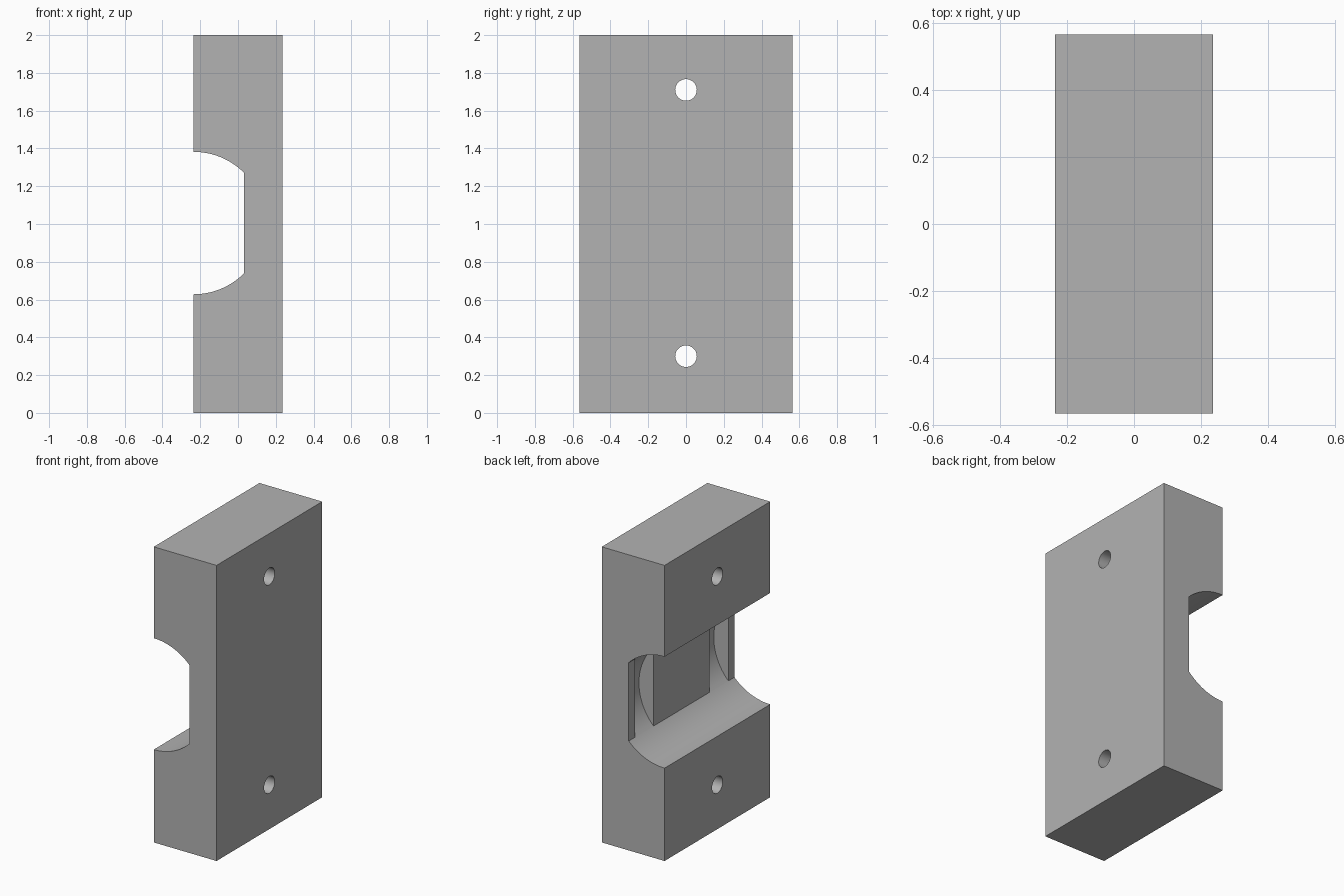
import bpy
from math import pi

if "Cube" in bpy.data.objects:
    bpy.data.objects.remove(bpy.data.objects["Cube"], do_unlink=True)

HALF_X, HALF_Y, HEIGHT = 0.235, 0.565, 2.0
MID_Z, CHANNEL_R, FLOOR_X = 1.005, 0.377, 0.033
RIB_Y, PAD_Y = 0.5, 0.3
HOLE_R, HOLE_OFFSET = 0.057, 0.705


def box(name, x, y, z):
    """Box from (min, max) pairs along each axis."""
    spans = (x, y, z)
    bpy.ops.mesh.primitive_cube_add(size=1, location=[(a + b) / 2 for a, b in spans])
    ob = bpy.context.object
    ob.name = name
    ob.scale = [b - a for a, b in spans]
    bpy.ops.object.transform_apply(location=True, rotation=True, scale=True)
    return ob


def rod(name, radius, length, location, rotation, sides):
    bpy.ops.mesh.primitive_cylinder_add(vertices=sides, radius=radius, depth=length,
                                        location=location, rotation=rotation)
    ob = bpy.context.object
    ob.name = name
    bpy.ops.object.transform_apply(location=True, rotation=True, scale=True)
    return ob


def cut(target, cutter):
    """Subtract the cutter from the target, then discard it."""
    cutter.hide_render = True
    mod = target.modifiers.new("cut", "BOOLEAN")
    mod.operation, mod.solver, mod.object = "DIFFERENCE", "EXACT", cutter
    bpy.context.view_layer.objects.active = target
    bpy.ops.object.modifier_apply(modifier=mod.name)
    bpy.data.objects.remove(cutter, do_unlink=True)


grey = bpy.data.materials.new("plain grey")
grey.use_nodes = True
grey.diffuse_color = (0.45, 0.45, 0.45, 1)
grey.node_tree.nodes["Principled BSDF"].inputs["Base Color"].default_value = grey.diffuse_color

# Main block
block = box("mounting_block", (-HALF_X, HALF_X), (-HALF_Y, HALF_Y), (0, HEIGHT))

# Round channel, kept shallow at the end ribs and the central pad
channel = rod("channel_cutter", CHANNEL_R, 2 * HALF_Y + 0.2,
              (-HALF_X, 0, MID_Z), (pi / 2, 0, 0), 96)
for span in ((-1, -RIB_Y), (-PAD_Y, PAD_Y), (RIB_Y, 1)):
    cut(channel, box("shallow_floor", (FLOOR_X, 1), span, (0, HEIGHT)))
cut(block, channel)

# Screw holes through the thickness
for side in (-1, 1):
    cut(block, rod("hole_cutter", HOLE_R, 1, (0, 0, MID_Z + side * HOLE_OFFSET),
                   (0, pi / 2, 0), 48))

block.data.materials.clear()
block.data.materials.append(grey)
bpy.ops.object.select_all(action="DESELECT")
block.select_set(True)
bpy.context.view_layer.objects.active = block
bpy.ops.object.shade_smooth_by_angle(angle=pi / 6)
